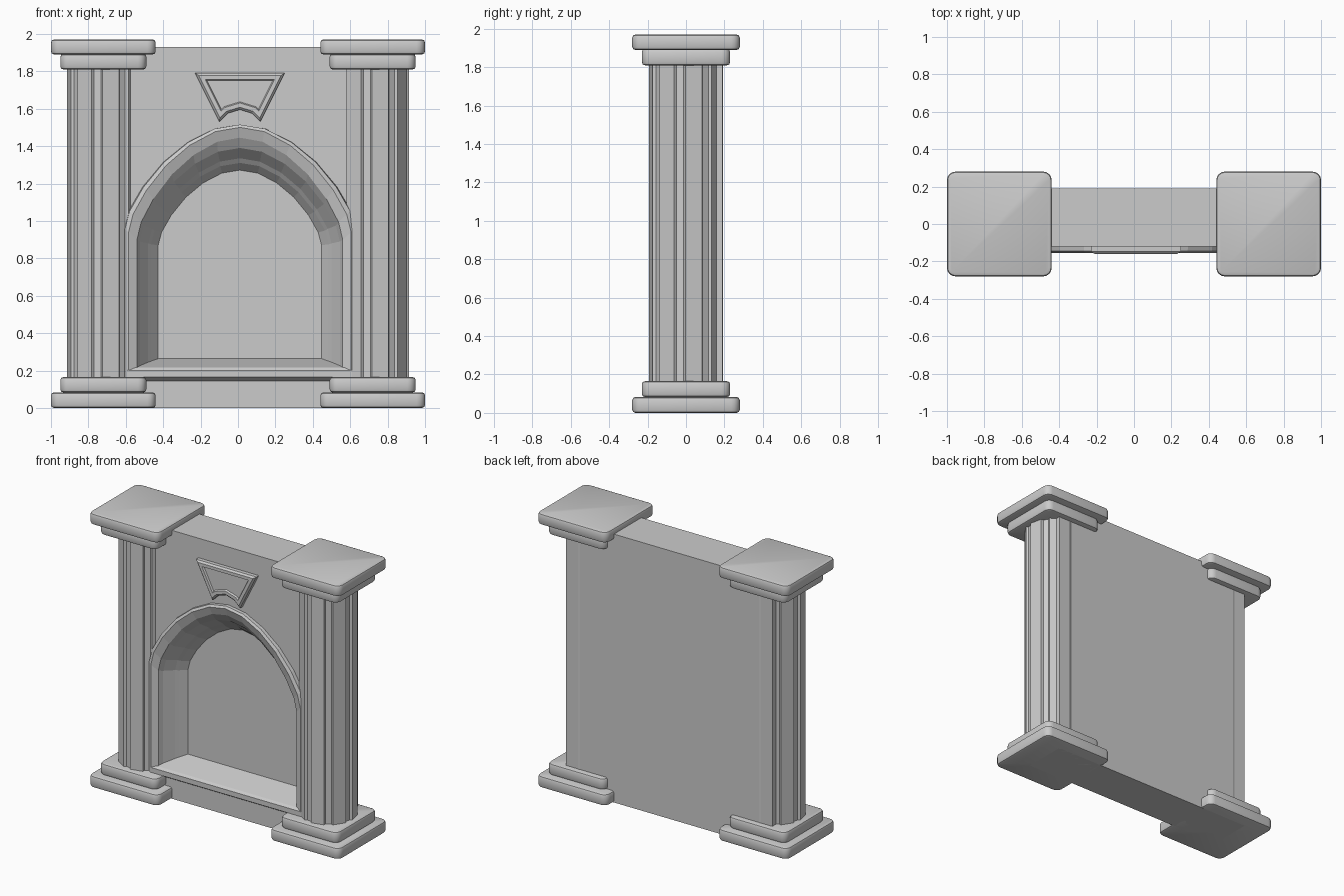
import bpy, bmesh
from math import sin, cos, radians

if "Cube" in bpy.data.objects:
    bpy.data.objects.remove(bpy.data.objects["Cube"])

CX = 0.01  # the arch sits a touch right of centre


def add_mesh(name, verts, faces):
    me = bpy.data.meshes.new(name)
    me.from_pydata(verts, [], faces)
    bm = bmesh.new()
    bm.from_mesh(me)
    bmesh.ops.recalc_face_normals(bm, faces=bm.faces)
    bm.to_mesh(me)
    bm.free()
    ob = bpy.data.objects.new(name, me)
    bpy.context.collection.objects.link(ob)
    return ob


def prism(name, a, b):
    """Solid between two matching polygons."""
    n = len(a)
    faces = [tuple(range(n)), tuple(range(2 * n - 1, n - 1, -1))]
    faces += [(i, (i + 1) % n, n + (i + 1) % n, n + i) for i in range(n)]
    return add_mesh(name, a + b, faces)


def box(name, x0, x1, y0, y1, z0, z1):
    q = [(x0, y0), (x1, y0), (x1, y1), (x0, y1)]
    return prism(name, [(x, y, z0) for x, y in q], [(x, y, z1) for x, y in q])


ARCH = [(1, 0), (.96, .17), (.84, .40), (.66, .64), (.45, .83), (.22, .96), (0, 1)]


def arch(w, spring, apex, y, bottom=0.16):
    """Pointed arch outline, left foot to right foot."""
    half = [(w, bottom)] + [(u * w, spring + v * (apex - spring)) for u, v in ARCH]
    pts = [(-x, z) for x, z in half] + half[-2::-1]
    return [(CX + x, y, z) for x, z in pts]


# wall with the arched recess cut into it
wall = box("wall", -.82, .82, -.12, .19, 0, 1.93)
cutter = prism("recess_cutter", arch(.60, .94, 1.50, -.4), arch(.60, .94, 1.50, .04))
cutter.hide_render = True
cutter.hide_viewport = True
cut = wall.modifiers.new("recess", 'BOOLEAN')
cut.object = cutter
cut.operation = 'DIFFERENCE'
cut.solver = 'EXACT'

# arch moulding: half width, spring height, apex height, depth
steps = [(.62, .96, 1.515, -.115), (.615, .955, 1.515, -.145), (.595, .94, 1.50, -.155),
         (.55, .90, 1.445, -.135), (.535, .89, 1.39, -.10), (.49, .88, 1.335, -.03),
         (.475, .875, 1.31, -.01), (.435, .87, 1.27, .042)]
rings = [arch(*s) for s in steps]
n = len(rings[0])
add_mesh("arch_moulding", sum(rings, []),
         [(r * n + i, r * n + i + 1, (r + 1) * n + i + 1, (r + 1) * n + i)
          for r in range(len(rings) - 1) for i in range(n - 1)])

# sloping sill
sec = [(-.115, .14), (-.155, .165), (-.155, .20), (-.14, .215), (.045, .265), (.045, .14)]
prism("sill", [(CX - .60, y, z) for y, z in sec], [(CX + .60, y, z) for y, z in sec])

# keystone with bevelled rim and sunken panel
out = [(-.24, 1.79), (-.11, 1.53), (-.065, 1.575), (0, 1.595), (.065, 1.575),
       (.11, 1.53), (.24, 1.79)]
key = prism("keystone", [(CX + x, -.148, z) for x, z in out],
            [(CX + x, -.11, z) for x, z in out])
bm = bmesh.new()
bm.from_mesh(key.data)
bm.faces.ensure_lookup_table()
face = min(bm.faces, key=lambda f: f.calc_center_median().y)
for width, depth in [(.012, .012), (.022, 0), (.006, -.012)]:
    bmesh.ops.inset_region(bm, faces=[face], thickness=width, use_even_offset=True)
    for v in face.verts:
        v.co.y -= depth
bm.to_mesh(key.data)
bm.free()

# fluted columns with stepped bases and capitals
for side, s in (("left", -1), ("right", 1)):
    c = .72 * s
    outline = []
    for k in range(8):
        groove = -100 + 45 * k
        for da, r in [(-9, .193), (-6, .178), (6, .178), (9, .193)]:
            a = radians(groove + da)
            outline.append((c + r * cos(a), r * sin(a)))
    prism(side + "_column", [(x, y, .12) for x, y in outline],
          [(x, y, 1.85) for x, y in outline])
    for part, h, z0, z1 in [("base_plinth", .28, 0, .083), ("base_step", .23, .083, .165),
                            ("capital_step", .23, 1.81, 1.893),
                            ("capital_slab", .28, 1.89, 1.97)]:
        ob = box(f"{side}_{part}", c - h, c + h, -h, h, z0, z1)
        # rounder vertical corners, then softened rims
        bm = bmesh.new()
        bm.from_mesh(ob.data)
        up = [e for e in bm.edges if abs(e.verts[0].co.z - e.verts[1].co.z) > .01]
        bmesh.ops.bevel(bm, geom=up, offset=.045, segments=4, profile=.5, affect='EDGES')
        rim = [e for e in bm.edges if abs(e.verts[0].co.z - e.verts[1].co.z) < .01]
        bmesh.ops.bevel(bm, geom=rim, offset=.016, segments=2, profile=.5, affect='EDGES')
        bm.to_mesh(ob.data)
        bm.free()
        bpy.ops.object.select_all(action='DESELECT')
        ob.select_set(True)
        bpy.context.view_layer.objects.active = ob
        bpy.ops.object.shade_smooth_by_angle(angle=radians(40))
